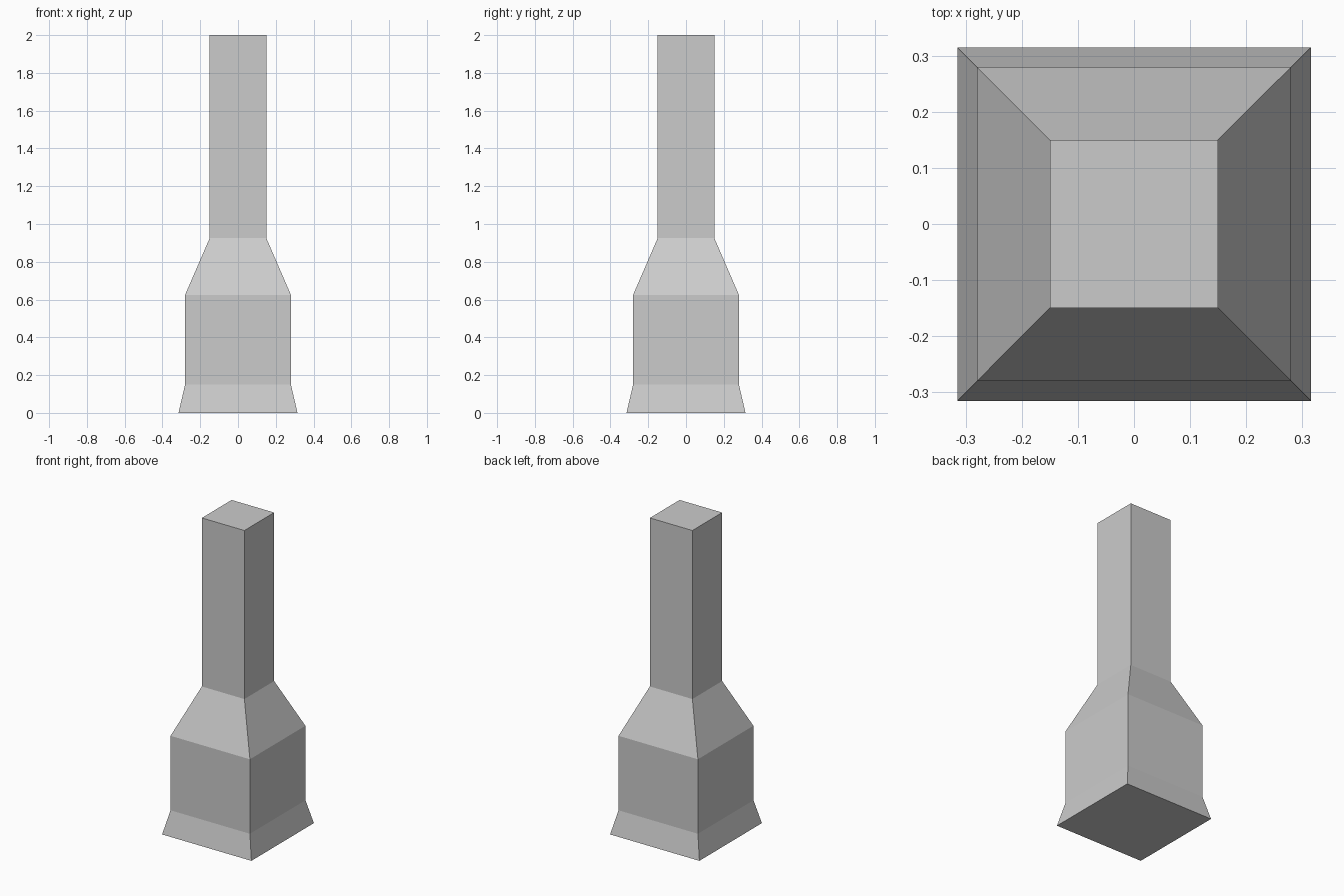
import bpy, bmesh

cube = bpy.data.objects.get("Cube")
if cube:
    bpy.data.objects.remove(cube, do_unlink=True)

# Single flat colour
grey = bpy.data.materials.new("light_grey")
grey.use_nodes = True
colour = (0.6, 0.6, 0.6, 1)
grey.diffuse_color = colour
grey.node_tree.nodes["Principled BSDF"].inputs["Base Color"].default_value = colour

# Half width and height of each square section, bottom to top
profile = [(0.315, 0), (0.28, 0.15), (0.28, 0.625), (0.15, 0.925), (0.15, 2)]
corners = [(-1, -1), (1, -1), (1, 1), (-1, 1)]

# Square pillar: flared foot, block, tapered shoulder and shaft
bm = bmesh.new()
rings = [[bm.verts.new((x * r, y * r, z)) for x, y in corners] for r, z in profile]
for low, high in zip(rings, rings[1:]):
    for i in range(4):
        j = (i + 1) % 4
        bm.faces.new((low[i], low[j], high[j], high[i]))
bm.faces.new(rings[0][::-1])
bm.faces.new(rings[-1])
bmesh.ops.recalc_face_normals(bm, faces=bm.faces)

mesh = bpy.data.meshes.new("square_pillar")
bm.to_mesh(mesh)
bm.free()
mesh.materials.append(grey)
bpy.context.collection.objects.link(bpy.data.objects.new("square_pillar", mesh))
